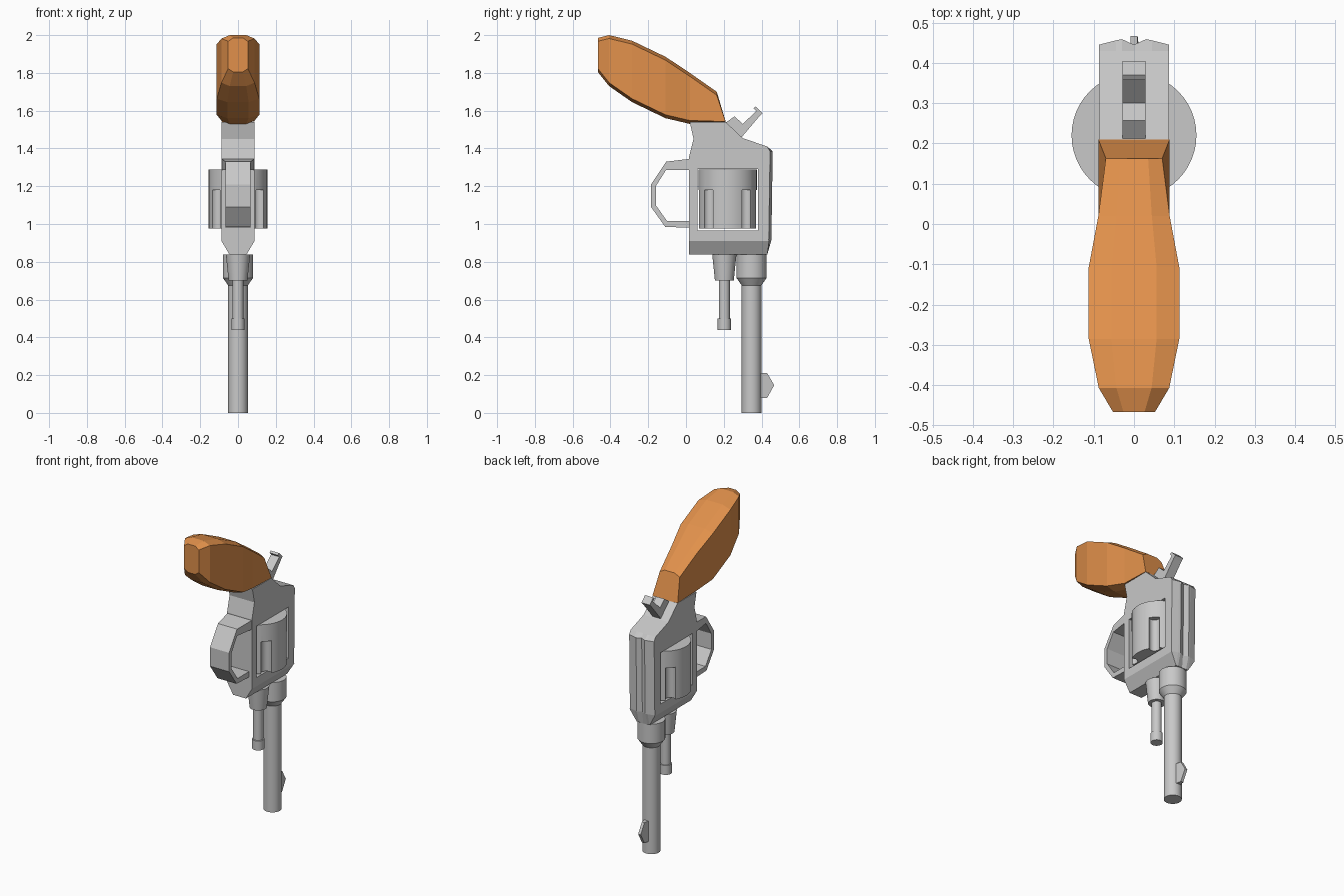
import bpy, bmesh, math

if "Cube" in bpy.data.objects:
    bpy.data.objects.remove(bpy.data.objects["Cube"])


def material(name, rgb):
    m = bpy.data.materials.new(name)
    m.diffuse_color = (*rgb, 1)
    m.use_nodes = True
    m.node_tree.nodes["Principled BSDF"].inputs["Base Color"].default_value = m.diffuse_color
    return m


STEEL = material("grey steel", (0.58, 0.58, 0.58))
WOOD = material("orange wood", (0.75, 0.28, 0.07))


def loft(name, rings, mat, closed=False):
    """Join equal-length rings of points; cap the ends unless closed."""
    bm = bmesh.new()
    loops = [[bm.verts.new(p) for p in ring] for ring in rings]
    n = len(loops[0])
    pairs = list(zip(loops, loops[1:]))
    if closed:
        pairs.append((loops[-1], loops[0]))
    else:
        bm.faces.new(loops[0])
        bm.faces.new(loops[-1])
    for a, b in pairs:
        for i in range(n):
            j = (i + 1) % n
            bm.faces.new((a[i], a[j], b[j], b[i]))
    bmesh.ops.recalc_face_normals(bm, faces=bm.faces)
    me = bpy.data.meshes.new(name)
    bm.to_mesh(me)
    bm.free()
    ob = bpy.data.objects.new(name, me)
    bpy.context.collection.objects.link(ob)
    me.materials.append(mat)
    return ob


def prism(name, profile, half, mat=STEEL):
    """Side profile (y, z) given thickness along x."""
    return loft(name, [[(x, y, z) for y, z in profile] for x in (-half, half)], mat)


def turned(name, profile, x, y, sides=32):
    """Upright turned part from (radius, z) steps."""
    angles = [2 * math.pi * i / sides for i in range(sides)]
    return loft(name, [[(x + r * math.cos(a), y + r * math.sin(a), z) for a in angles]
                       for r, z in profile], STEEL)


def activate(ob):
    bpy.ops.object.select_all(action='DESELECT')
    ob.select_set(True)
    bpy.context.view_layer.objects.active = ob


def cut(ob, cutter):
    activate(ob)
    mod = ob.modifiers.new("cut", 'BOOLEAN')
    mod.operation, mod.solver, mod.object = 'DIFFERENCE', 'EXACT', cutter
    bpy.ops.object.modifier_apply(modifier=mod.name)
    bpy.data.objects.remove(cutter)


# Frame: side profile repeated across x, with a sighting groove and bottom chamfer
def frame_ring(x, back, bottom):
    return [(x, y, z) for y, z in (
        (0.015, bottom), (0.43 + (bottom - 0.838) * 0.14, bottom), (0.438 + back, 0.915),
        (0.445 + back, 1.385), (0.43, 1.41), (0.30, 1.455), (0.21, 1.54),
        (0.02, 1.54), (0.04, 1.45), (0.015, 1.35))]


half_rings = [(0.0875, 0, 0.91), (0.045, 0.011, 0.838), (0.03, 0.014, 0.838)]
stations = ([(-x, b, z) for x, b, z in half_rings] + [(0, 0, 0.838)] + half_rings[::-1])
frame = loft("frame", [frame_ring(*s) for s in stations], STEEL)
cut(frame, prism("window_cutter", [(0.06, 0.965), (0.38, 0.965), (0.38, 1.291), (0.06, 1.291)], 0.3))

# Fluted cylinder
drum = turned("cylinder", [(0.155, 0.975), (0.155, 1.288)], 0, 0.22, 48)
for deg in (41, 139, 221, 319, 90, 270):
    a = math.radians(deg)
    cut(drum, turned("flute_cutter", [(0.031, 0.9), (0.031, 1.18)],
                     0.15 * math.cos(a), 0.22 + 0.15 * math.sin(a), 16))

# Trigger guard: closed band, widening where its top joins the frame
outer = [(0.02, 1.345), (-0.105, 1.33), (-0.185, 1.21), (-0.185, 1.09), (-0.11, 0.985), (0.02, 0.98)]
inner = [(0.02, 1.287), (-0.105, 1.287), (-0.16, 1.20), (-0.16, 1.10), (-0.10, 1.015), (0.02, 1.015)]
guard = prism("trigger_guard", outer + inner[::-1], 0.067)
for v in guard.data.vertices:
    if v.co.y > 0 and v.co.z > 1.2:
        v.co.x *= 1.28

# Barrel and ejector rod
barrel = turned("barrel", [(0.052, 0), (0.052, 0.675), (0.08, 0.715), (0.08, 0.838)], 0, 0.347)
ejector = turned("ejector_rod", [(0.035, 0.44), (0.035, 0.5), (0.029, 0.501), (0.029, 0.70),
                                 (0.05, 0.701), (0.064, 0.838)], 0, 0.203)

# Front sight: blade narrowing towards its ridge
sight = prism("front_sight", [(0.385, 0.21), (0.43, 0.21), (0.467, 0.147),
                              (0.43, 0.08), (0.385, 0.08)], 0.018)
for v in sight.data.vertices:
    if v.co.y > 0.42:
        v.co.x *= 0.5

# Hammer
prism("hammer", [(0.20, 1.53), (0.215, 1.54), (0.257, 1.57), (0.30, 1.53), (0.372, 1.597),
                 (0.357, 1.613), (0.37, 1.622), (0.405, 1.587), (0.39, 1.572),
                 (0.30, 1.466), (0.29, 1.45)], 0.029)

# Grip: vertical slices (y top, z top, half width top, y bottom, z bottom, half width bottom)
slices = [(-0.467, 1.985, 0.052, -0.467, 1.805, 0.052),
          (-0.407, 2.00, 0.0875, -0.407, 1.73, 0.0875),
          (-0.285, 1.97, 0.1125, -0.285, 1.645, 0.1125),
          (-0.108, 1.885, 0.1125, -0.108, 1.56, 0.1125),
          (0.02, 1.80, 0.0885, 0.02, 1.53, 0.0885),
          (0.163, 1.70, 0.07, 0.21, 1.54, 0.0885)]


def grip_ring(yt, zt, wt, yb, zb, wb):
    drop = 0.018
    top = [(s * wt, yt, zt - (drop if abs(s) == 1 else 0)) for s in (-1, -0.5, 0.5, 1)]
    low = drop if yb < 0.2 else 0.002
    return top + [(s * wb, yb, zb + (low if abs(s) == 1 else 0)) for s in (1, 0.5, -0.5, -1)]


loft("grip", [grip_ring(*s) for s in slices], WOOD)

# Smooth the round parts, keeping their edges sharp
for ob in (drum, barrel, ejector):
    activate(ob)
    bpy.ops.object.shade_smooth_by_angle(angle=math.radians(30))
